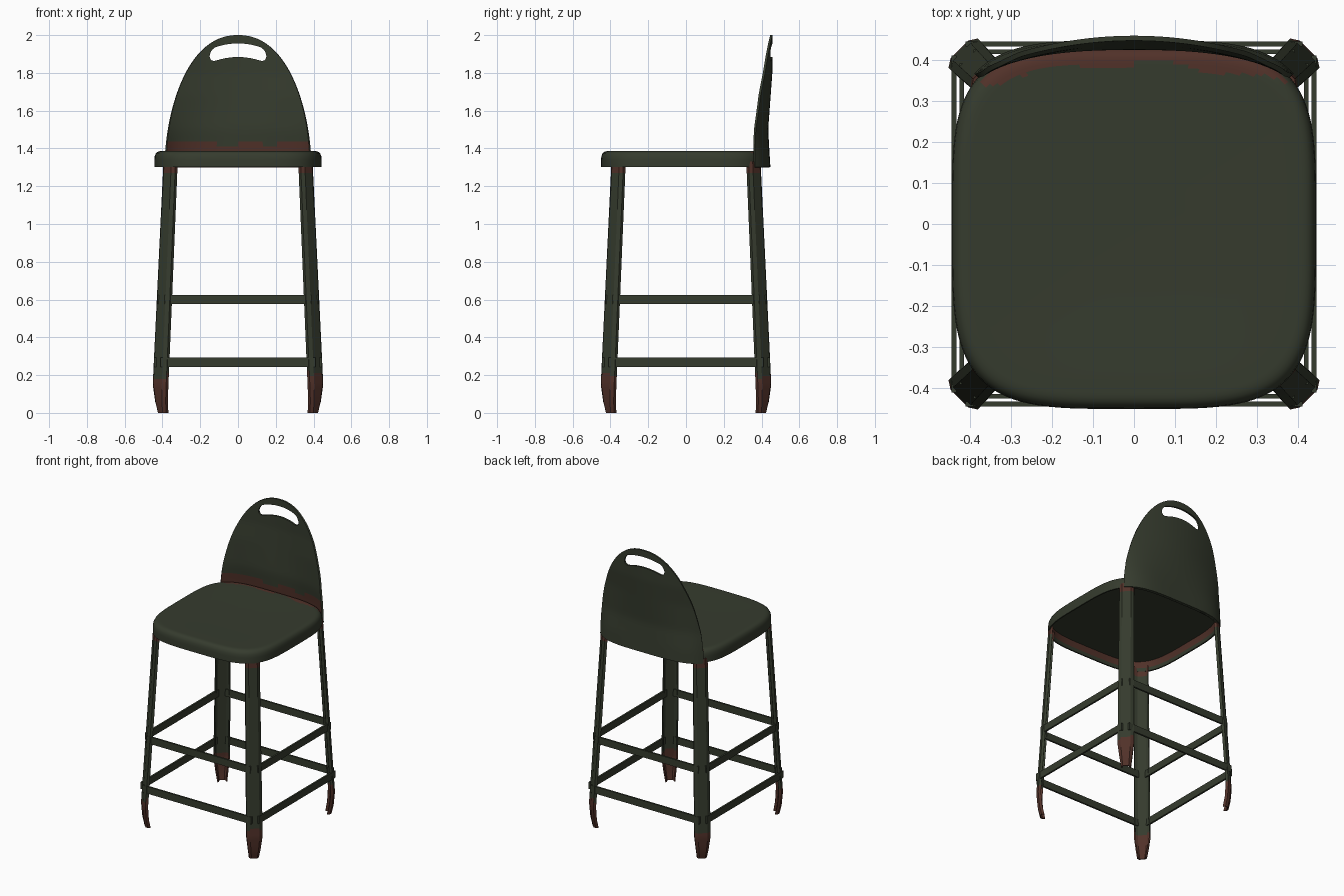
import bpy, bmesh, math
from mathutils import Vector, Matrix

if "Cube" in bpy.data.objects:
    bpy.data.objects.remove(bpy.data.objects["Cube"])


def material(name, rgb):
    m = bpy.data.materials.new(name)
    m.diffuse_color = (*rgb, 1)
    m.use_nodes = True
    m.node_tree.nodes["Principled BSDF"].inputs["Base Color"].default_value = m.diffuse_color
    return m


GREEN = material("dark_green_paint", (0.036, 0.044, 0.027))
RUST = material("rust", (0.082, 0.031, 0.022))


def make(name, rows, closed=False, rule=None):
    """Skin rows of points into quads; rule(centre, normal) marks rusty faces."""
    bm = bmesh.new()
    vs = [[bm.verts.new(p) for p in r] for r in rows]
    n = len(rows[0])
    for a, b in zip(vs, vs[1:]):
        for j in range(n if closed else n - 1):
            k = (j + 1) % n
            bm.faces.new((a[j], a[k], b[k], b[j]))
    if closed:
        bm.faces.new(list(reversed(vs[0])))
        bm.faces.new(vs[-1])
    bm.normal_update()
    for f in bm.faces:
        f.smooth = True
        if rule and rule(f.calc_center_median(), f.normal):
            f.material_index = 1
    me = bpy.data.meshes.new(name)
    bm.to_mesh(me)
    bm.free()
    ob = bpy.data.objects.new(name, me)
    bpy.context.collection.objects.link(ob)
    me.materials.append(GREEN)
    me.materials.append(RUST)
    return ob


def solidify(ob, t, mat_offset=0):
    m = ob.modifiers.new("thickness", 'SOLIDIFY')
    m.thickness, m.offset = t, -1
    m.material_offset = m.material_offset_rim = mat_offset


def lerp(x, pts):
    for (a, fa), (b, fb) in zip(pts, pts[1:]):
        if x <= b:
            return fa + (fb - fa) * max(0, (x - a) / (b - a))
    return pts[-1][1]


parts = []


# Seat: rounded-square pan, hollow underneath
def seat_ring(s, z, n=112):
    out = []
    for i in range(n):
        a = 2 * math.pi * i / n
        c, d = math.cos(a), math.sin(a)
        b = 0.432 if d > 0 else 0.45
        out.append((s * 0.443 * math.copysign(abs(c) ** 0.5, c),
                    s * b * math.copysign(abs(d) ** 0.5, d), z))
    return out


def seat_rust(c, n):
    if c.z > 1.372:
        return (c.y > 0.388 - 0.35 * c.x ** 2 + 0.008 * math.sin(24 * c.x)
                and abs(c.x) < 0.375)
    inward = n.x * c.x + n.y * c.y < -0.1
    return inward and c.z > 1.325


profile = [(0.3, 1.368), (0.96, 1.366), (0.97, 1.345), (0.975, 1.325),
           (0.98, 1.302), (1.0, 1.302), (1.0, 1.34), (0.995, 1.36),
           (0.98, 1.375), (0.96, 1.382), (0.94, 1.385), (0.92, 1.386),
           (0.9, 1.386), (0.88, 1.386), (0.86, 1.386), (0.84, 1.386),
           (0.82, 1.386), (0.6, 1.384), (0.3, 1.382)]
parts.append(make("seat", [seat_ring(s, z) for s, z in profile], True, seat_rust))

# Backrest: arched sheet, curved in plan, following the seat rim at its foot
CENTRE_Y = [(1.3, 0.447), (1.38, 0.442), (1.5, 0.435), (1.65, 0.446),
            (1.8, 0.457), (2.0, 0.458)]


def back_row(u, n=40):
    z = 1.3 + 0.7 * u
    w = 0.38 * (1 - u * u) ** (1 / 2.2)
    yc = lerp(z, CENTRE_Y)
    t = min(1, max(0, (z - 1.38) / 0.3))
    row = []
    for j in range(n + 1):
        x = w * (2 * j / n - 1)
        rim = yc * (1 - (1 - (abs(x) / 0.445) ** 4) ** 0.25)
        row.append((x, yc - 0.012 - (1 - t) * rim - t * 0.5 * x * x, z))
    return row


back = make("backrest", [back_row(min(0.9996, math.sin(i / 40 * math.pi / 2)))
                         for i in range(41)],
            rule=lambda c, n: c.z < 1.425 + 0.25 * c.x ** 2 * 0.5
            + 0.012 * math.sin(26 * c.x))
solidify(back, 0.012, -1)
parts.append(back)

# Hand hole: bent capsule cutter through the backrest
hole = []
for sx in (1, -1):
    for i in range(13):
        a = -math.pi / 2 + math.pi * i / 12
        hole.append((sx * (0.115 + 0.035 * math.cos(a)), 0.036 * sx * math.sin(a)))
    for i in range(1, 10):
        hole.append((sx * 0.115 * (1 - i / 5), sx * 0.036))
hole = [(x, 1.92 + z - 1.4 * x * x) for x, z in hole]
cutter = make("hand_hole_cutter", [[(x, y, z) for x, z in hole] for y in (0.6, 0.3)], True)
cutter.hide_render = True
cut = back.modifiers.new("hand_hole", 'BOOLEAN')
cut.operation, cut.solver, cut.object = 'DIFFERENCE', 'EXACT', cutter

# Legs: shallow folded channels set diagonally, tapering at the feet
SECTION = [(-1, 0.03), (-1, 0.013), (-0.6, 0), (0.6, 0), (1, 0.013), (1, 0.03)]
RADIUS = [(0, 0.411), (0.06, 0.42), (0.15, 0.425), (1.33, 0.372)]
HALF_W = [(0, 0.03), (0.06, 0.039), (0.15, 0.05), (0.3, 0.05), (1.33, 0.045)]
LEG_Z = [0, 0.03, 0.06, 0.1, 0.13, 0.15, 0.165, 0.18, 0.195, 0.21, 0.225, 0.25,
         0.6, 1.0, 1.22, 1.25, 1.27, 1.29, 1.33]
out, side = Vector((1, 1, 0)).normalized(), Vector((-1, 1, 0)).normalized()
names = ["back_right_leg", "back_left_leg", "front_left_leg", "front_right_leg"]
for q, name in enumerate(names):
    rot = Matrix.Rotation(q * math.pi / 2, 3, 'Z')
    rows = [[rot @ (out * (lerp(z, RADIUS) * math.sqrt(2) - d)
                    + side * l * lerp(z, HALF_W) + Vector((0, 0, z)))
             for l, d in SECTION] for z in LEG_Z]
    foot = 0.18 if q < 2 else 0.2
    leg = make(name, rows, rule=lambda c, n: c.z > 1.262 or
               c.z < foot + 0.025 * math.sin(70 * c.x + 40 * c.y))
    solidify(leg, 0.008)
    parts.append(leg)

# Rungs: two square rings of flat bars
for level, z, off, half in (("lower", 0.268, 0.438, 0.41), ("upper", 0.6, 0.419, 0.39)):
    for q, where in enumerate(("right", "back", "left", "front")):
        rot = Matrix.Rotation(q * math.pi / 2, 3, 'Z')
        rows = [[rot @ Vector((off + a * 0.006, y, z + b * 0.024))
                 for a, b in ((-1, -1), (-1, 1), (1, 1), (1, -1))]
                for y in (-half, half)]
        parts.append(make(f"{level}_{where}_rung", rows, True))

# Apply modifiers, drop the cutter, smooth with crisp edges
bpy.ops.object.select_all(action='DESELECT')
for ob in parts:
    ob.select_set(True)
bpy.context.view_layer.objects.active = back
bpy.ops.object.convert(target='MESH')
bpy.data.objects.remove(cutter)
bpy.ops.object.shade_smooth_by_angle(angle=math.radians(30))
